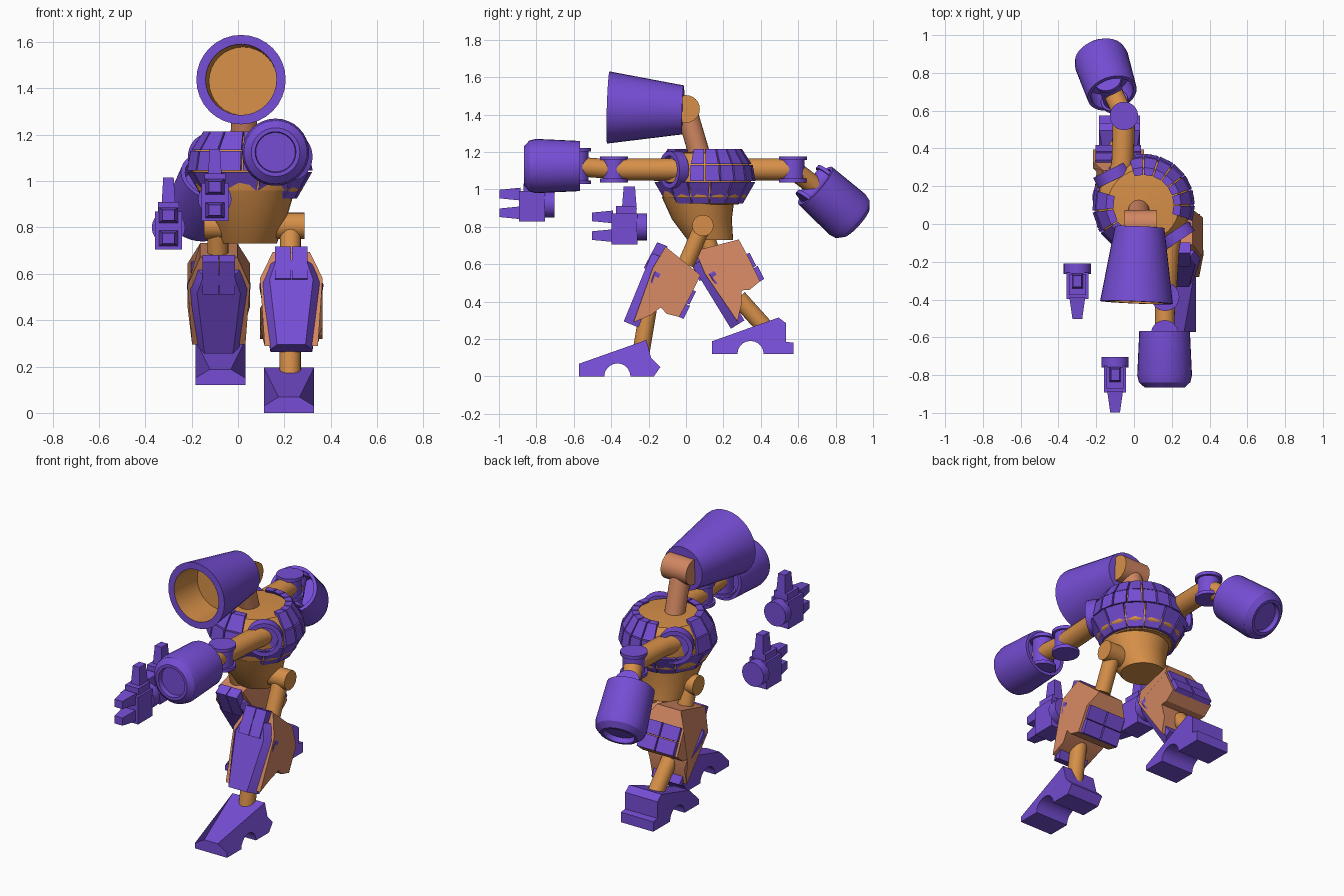
import bpy, bmesh, math
from mathutils import Vector

if "Cube" in bpy.data.objects:
    bpy.data.objects.remove(bpy.data.objects["Cube"])


def material(name, rgb):
    m = bpy.data.materials.new(name)
    m.use_nodes = True
    m.diffuse_color = (*rgb, 1)
    m.node_tree.nodes["Principled BSDF"].inputs["Base Color"].default_value = (*rgb, 1)
    return m


PURPLE = material("violet armour", (0.18, 0.075, 0.66))
ORANGE = material("orange frame", (0.67, 0.275, 0.065))
SALMON = material("salmon casing", (0.64, 0.24, 0.12))
parts = []


def loft(name, solids, *mats, rule=None):
    """Each solid is a list of equal-sized rings, skinned and capped."""
    bm = bmesh.new()
    for rings in solids:
        vs = [[bm.verts.new(p) for p in ring] for ring in rings]
        n = len(vs[0])
        for a, b in zip(vs, vs[1:]):
            for i in range(n):
                j = (i + 1) % n
                bm.faces.new((a[i], a[j], b[j], b[i]))
        bm.faces.new(vs[0])
        bm.faces.new(vs[-1])
    bmesh.ops.remove_doubles(bm, verts=bm.verts, dist=1e-5)
    bmesh.ops.recalc_face_normals(bm, faces=bm.faces)
    if rule:
        for f in bm.faces:
            f.material_index = rule(f)
    me = bpy.data.meshes.new(name)
    bm.to_mesh(me)
    bm.free()
    for m in mats:
        me.materials.append(m)
    ob = bpy.data.objects.new(name, me)
    bpy.context.collection.objects.link(ob)
    parts.append(ob)
    return ob


def circle(centre, axis, r, seg=32):
    q = Vector(axis).to_track_quat('Z', 'Y')
    return [Vector(centre) + q @ Vector((r * math.cos(i * math.tau / seg), r * math.sin(i * math.tau / seg), 0))
            for i in range(seg)]


def lathe(name, profile, origin, axis, *mats, rule=None):
    a, o = Vector(axis).normalized(), Vector(origin)
    rings = [circle(o + a * h, a, r) for r, h in profile]
    return loft(name, [rings], *mats, rule=rule)


def tube(name, pts, r, mat):
    pts = [Vector(p) for p in pts]
    rings = []
    for i, p in enumerate(pts):
        rings.append(circle(p, pts[min(i + 1, len(pts) - 1)] - pts[max(i - 1, 0)], r, 24))
    return loft(name, [rings], mat)


def block(centre, half, top=1.0):
    """Box rings, tapered along y toward the front or along z by 'top'."""
    c, (a, b, h) = Vector(centre), half
    return [[c + Vector((sx * a * k, sy * b * k, z)) for sx, sy in ((-1, -1), (1, -1), (1, 1), (-1, 1))]
            for z, k in ((-h, 1), (h, top))]


# Head barrel with hollow front
rear, front = Vector((.03, -.016, 1.425)), Vector((.013, -.417, 1.438))
ax = (front - rear).normalized()


def bore(f):
    c = f.calc_center_median() - rear
    h = c.dot(ax)
    return int(h > .15 and (c - ax * h).length < .154)


lathe("head_barrel", [(.001, 0), (.131, 0), (.193, .4), (.153, .4), (.147, .2), (.001, .2)],
      rear, ax, PURPLE, ORANGE, rule=bore)

# Neck and head hinge
tube("neck", [(.025, .08, 1.16), (.028, 0, 1.43)], .057, SALMON)
tube("head_hinge", [(-.05, 0, 1.43), (.11, 0, 1.43)], .074, SALMON)
tube("head_hinge_cap", [(.11, 0, 1.43), (.118, 0, 1.43)], .074, ORANGE)

# Torso core and tapered pelvis
core = (.05, .1)
lathe("torso_core", [(.001, .92), (.18, .92), (.225, .96), (.25, 1.05), (.24, 1.13), (.19, 1.195), (.001, 1.205)],
      (*core, 0), (0, 0, 1), ORANGE)
loft("pelvis", [[circle((.045, .13, .73), (0, 0, 1), .122), circle((.05, .085, .84), (0, 0, 1), .16),
                 circle((.05, .065, .96), (0, 0, 1), .195)]], ORANGE)

# Armour plates around the torso: top and middle rows leave the shoulders free
rows = [((.2, 1.215), (.252, 1.135)), ((.257, 1.13), (.272, 1.045)), ((.272, 1.04), (.205, .925))]
plates = []
for k, ((r0, z0), (r1, z1)) in enumerate(rows):
    for centre, count in ((45, 7), (225, 5)):
        span = 180 if k == 2 else 126
        step = span / count
        for i in range(count):
            a0 = centre - span / 2 + i * step
            corners = [(r0, z0, a0 + 1), (r0, z0, a0 + step - 1), (r1, z1, a0 + step - 1), (r1, z1, a0 + 1)]
            plates.append([[Vector((core[0] + (r - d) * math.cos(math.radians(a)),
                                    core[1] + (r - d) * math.sin(math.radians(a)), z))
                            for r, z, a in corners] for d in (0, .04)])
loft("torso_plates", plates, PURPLE)

# Arms: shoulder ring, upper arm, elbow spool, forearm, wrist joint, cannon
ring = [(.001, 0), (.1, 0), (.1, .06), (.075, .06), (.075, .03), (.001, .03)]


def spool(r, h):
    return [(.001, -h), (r, -h), (r, -h + .02), (r * .82, -h + .02),
            (r * .82, h - .02), (r, h - .02), (r, h), (.001, h)]


cannon = [(.001, .1), (.112, .1), (.115, 0), (.134, 0), (.145, .235), (.136, .272),
          (.105, .3), (.088, .3), (.085, .27), (.001, .27)]
arms = [("left", (.205, -.04), (.55, -.83, 0), [(.2, -.02), (.18, -.14), (.165, -.385)],
         (.162, -.566, 1.125), (0, -1, 0)),
        ("right", (-.1, .235), (-.45, .9, 0), [(-.095, .2), (-.06, .32), (-.053, .572)],
         (-.116, .692, 1.02), (-.235, .72, -.65))]
for side, sh, normal, path, base, aim in arms:
    pts = [(x, y, 1.107) for x, y in path]
    aim = Vector(aim).normalized()
    up = aim.cross(Vector((0, 0, 1))).cross(aim)
    lathe(side + "_shoulder_ring", ring, (*sh, 1.105), normal, PURPLE)
    tube(side + "_upper_arm", pts, .059, ORANGE)
    lathe(side + "_elbow", spool(.075, .07), pts[-1], (0, 0, 1), PURPLE)
    tube(side + "_forearm", [pts[-1], Vector(base) + aim * .05], .052, ORANGE)
    lathe(side + "_wrist_joint", spool(.072, .097), Vector(base) + aim * .015, up, PURPLE)
    lathe(side + "_cannon", cannon, base, aim, PURPLE)

# Detached hands
for side, o in (("left", Vector((-.1, -.845, .922))), ("right", Vector((-.3, -.35, .8)))):
    tube(side + "_hand_wrist", [o + Vector((0, .085, 0)), o + Vector((0, .141, 0))], .072, PURPLE)
    solids = [block(o + Vector((0, .022, -.012)), (.058, .07, .082)),
              block(o + Vector((0, .03, .08)), (.045, .055, .03)),
              block(o + Vector((0, .047, .155)), (.03, .04, .061), .75)]
    for z in (.053, -.047):
        solids.append([[o + Vector((sx * w, y, z + sz * h)) for sx, sz in ((-1, -1), (1, -1), (1, 1), (-1, 1))]
                       for y, w, h in ((-.04, .042, .034), (-.08, .036, .03), (-.152, .026, .023))])
    loft(side + "_hand", solids, PURPLE)

# Legs: casing outline runs along the shin (s) and backward (t)
casing = [(-.03, .02), (.04, .25), (.14, .245), (.29, .23), (.3, .16), (.28, .12), (.34, .085), (.41, .015), (.1, 0)]
arch = [(.205 + .07 * math.cos(a), .07 * math.sin(a)) for a in (i * math.pi / 10 for i in range(11))]
legs = [("left", .23, (-.139, .674), (-.38, -.925), (0, .6), [(-.19, .43), (-.24, .13)], (.22, -.572, 0),
         [(.36, .195), (.385, .1), (.435, .05), (.4, 0)]),
        ("right", -.083, (.048, .636), (.522, -.853), (.15, .62), [(.28, .42), (.46, .22)], (-.076, .14, .12),
         [(.355, .195), (.395, .165), (.395, .065), (.435, .06), (.435, 0)])]
for side, x, top, d, knee, shin, foot, heel in legs:
    def at(px, s, t):
        return Vector((x + px, top[0] + s * d[0] - t * d[1], top[1] + s * d[1] + t * d[0]))

    out = 1 if x > 0 else -1
    hx = .287 if out > 0 else -.147
    tube(side + "_hip", [(.05, .09, .807), (hx, .09, .807)], .057, ORANGE)
    tube(side + "_thigh", [(x - .004, .09, .807), (x - .004, *knee)], .045, ORANGE)
    tube(side + "_shin", [(x - .005, *p) for p in shin], .046, ORANGE)

    loft(side + "_shin_casing",
         [[[at(w * (.08 if i < 2 else .115 if s > .3 else .135), s, t) for i, (s, t) in enumerate(casing)]
           for w in (-1, 1)]], SALMON)

    # Front shield with folded edges, plus split knee guard
    rows = [[(-w, .05), (-w, .02), (-.68 * w, -.035), (.68 * w, -.035), (w, .02), (w, .05)] for w in (.095, .138, .09)]
    loft(side + "_shin_shield", [[[at(px, s, t) for px, t in row] for s, row in zip((.03, .12, .425), rows)]], PURPLE)
    loft(side + "_knee_guard",
         [[[at(px, s, t) for s, t in ((-.035, -.03), (-.035, .03), (.12, .03), (.12, -.045))]
           for px in (c - .034, c + .034)] for c in (-.036, .036)], PURPLE)

    # Calf plates in a two by two grid
    loft(side + "_calf_plates",
         [[[at(px, s, t) for s, t in ((s0, .235), (s0, .262), (s0 + .078, .256), (s0 + .078, .225))]
           for px in (c - .058, c + .058)] for c in (-.062, .062) for s0 in (.13, .213)], PURPLE)

    # Arched foot with a narrowed toe ridge
    outline = [(0, 0), (0, .03), (0, .068)] + heel + arch
    loft(side + "_foot",
         [[[Vector(foot) + Vector((w * (.045 if i == 2 else .108), y, z)) for i, (y, z) in enumerate(outline)]
           for w in (-1, 1)]], PURPLE)

# Smooth round surfaces while keeping hard edges
for ob in bpy.context.selected_objects:
    ob.select_set(False)
for ob in parts:
    ob.select_set(True)
bpy.context.view_layer.objects.active = parts[0]
bpy.ops.object.shade_smooth_by_angle(angle=math.radians(28))
